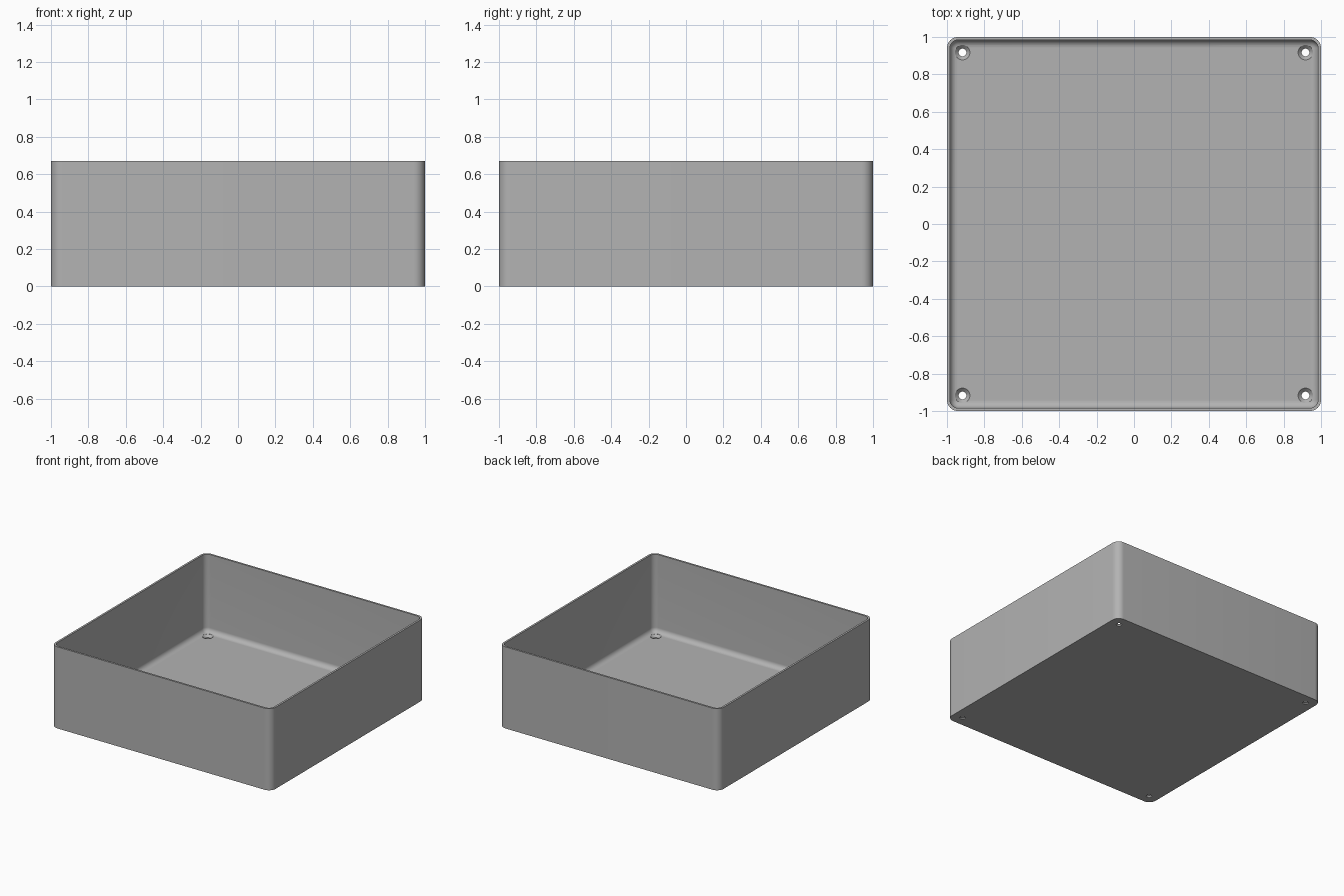
import bpy, bmesh, math

cube = bpy.data.objects.get("Cube")
if cube:
    bpy.data.objects.remove(cube, do_unlink=True)

HEIGHT, WALL, FLOOR = 0.67, 0.016, 0.03
CORNER, FILLET = 0.06, 0.04
HOLE_POS, HOLE_R, SINK_R = 0.917, 0.021, 0.04
STEPS = 10

grey = bpy.data.materials.new("plain grey")
grey.use_nodes = True
colour = (0.45, 0.45, 0.45, 1)
grey.diffuse_color = colour
grey.node_tree.nodes["Principled BSDF"].inputs["Base Color"].default_value = colour


def rounded_square(half, radius, z):
    """Points of a rounded square, counter-clockwise."""
    points = []
    for quarter in range(4):
        middle = math.radians(45 + 90 * quarter)
        cx = math.copysign(half - radius, math.cos(middle))
        cy = math.copysign(half - radius, math.sin(middle))
        for i in range(STEPS + 1):
            a = math.pi / 2 * (quarter + i / STEPS)
            points.append((cx + radius * math.cos(a), cy + radius * math.sin(a), z))
    return points


def circle(x, y, radius, z, sides=32):
    turn = 2 * math.pi / sides
    return [(x + radius * math.cos(i * turn), y + radius * math.sin(i * turn), z)
            for i in range(sides)]


def loft(name, outlines):
    """Skin a stack of outlines and cap both ends."""
    bm = bmesh.new()
    rings = [[bm.verts.new(p) for p in outline] for outline in outlines]
    for low, high in zip(rings, rings[1:]):
        for i in range(len(low)):
            j = (i + 1) % len(low)
            bm.faces.new((low[i], low[j], high[j], high[i]))
    bm.faces.new(rings[0][::-1])
    bm.faces.new(rings[-1])
    bmesh.ops.recalc_face_normals(bm, faces=bm.faces)
    mesh = bpy.data.meshes.new(name)
    bm.to_mesh(mesh)
    bm.free()
    mesh.materials.append(grey)
    obj = bpy.data.objects.new(name, mesh)
    bpy.context.collection.objects.link(obj)
    return obj


# Open tray: outer wall, rim, inner wall, then the fillet down to the floor
inner, inner_r = 1 - WALL, CORNER - WALL
outlines = [rounded_square(1, CORNER, 0), rounded_square(1, CORNER, HEIGHT),
            rounded_square(inner, inner_r, HEIGHT)]
for i in range(STEPS + 1):
    a = math.pi / 2 * i / STEPS
    inset = FILLET * (1 - math.cos(a))
    z = FLOOR + FILLET * (1 - math.sin(a))
    outlines.append(rounded_square(inner - inset, inner_r - inset, z))
tray = loft("tray", outlines)

# Countersunk screw holes in the four corners
sink_depth = SINK_R - HOLE_R
for x in (-HOLE_POS, HOLE_POS):
    for y in (-HOLE_POS, HOLE_POS):
        cutter = loft("screw_hole_cutter", [
            circle(x, y, HOLE_R, -0.05),
            circle(x, y, HOLE_R, FLOOR - sink_depth),
            circle(x, y, SINK_R, FLOOR),
            circle(x, y, SINK_R, FLOOR + 0.1)])
        cut = tray.modifiers.new("screw hole", 'BOOLEAN')
        cut.operation, cut.solver, cut.object = 'DIFFERENCE', 'EXACT', cutter
        bpy.context.view_layer.objects.active = tray
        bpy.ops.object.modifier_apply(modifier=cut.name)
        bpy.data.objects.remove(cutter, do_unlink=True)

# Smooth rounded surfaces, crisp edges
bpy.ops.object.select_all(action='DESELECT')
tray.select_set(True)
bpy.context.view_layer.objects.active = tray
bpy.ops.object.shade_smooth_by_angle(angle=math.radians(30))
